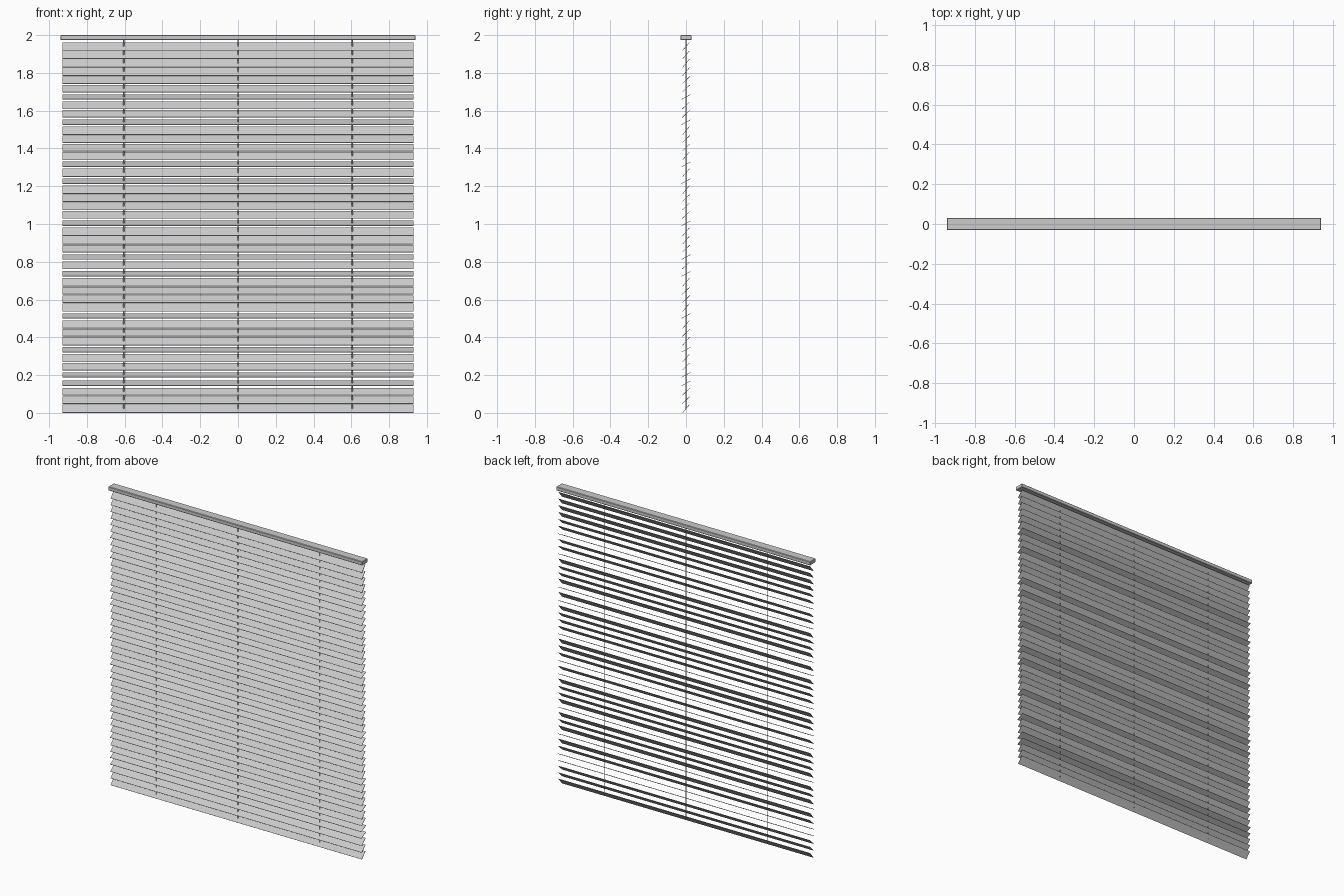
import bpy
from math import asin, pi

if "Cube" in bpy.data.objects:
    bpy.data.objects.remove(bpy.data.objects["Cube"])


def box(name, loc, size, tilt=0.0, bevel=0.0):
    bpy.ops.mesh.primitive_cube_add(size=1, location=loc, rotation=(tilt, 0, 0))
    ob = bpy.context.object
    ob.name = name
    ob.scale = size
    bpy.ops.object.transform_apply(location=False, rotation=False, scale=True)
    if bevel:
        m = ob.modifiers.new("edge_bevel", 'BEVEL')
        m.width = bevel
        m.segments = 1
    return ob


# Head rail
box("head_rail", (0, 0, 1.987), (1.88, 0.06, 0.026), bevel=0.003)

# Slats, top to bottom: each letter is how far the slat is closed
# (S steep, M medium, F nearly open)
HEIGHT = {'S': 0.042, 'M': 0.038, 'F': 0.026}
PATTERN = "SSSSMM" "FMMF" "SMMS" "FSFSMMM" "FSSM" "FMF" "SMMS" "FSMS" "FSMFF" "MMS"
WIDTH, THICK = 0.055, 0.0025
TOP, BOTTOM = 1.940, 0.0225
step = (TOP - BOTTOM) / (len(PATTERN) - 1)
for i, kind in enumerate(PATTERN):
    tilt = asin(HEIGHT[kind] / WIDTH)
    box(f"slat_{i + 1:02d}", (0, 0, TOP - i * step), (1.86, WIDTH, THICK), tilt)

# Ladder cords
for side, x in (("left", -0.605), ("middle", 0), ("right", 0.605)):
    bpy.ops.mesh.primitive_cylinder_add(vertices=8, radius=0.003, depth=1.96,
                                        location=(x, 0, 1.0))
    bpy.context.object.name = f"cord_{side}"
